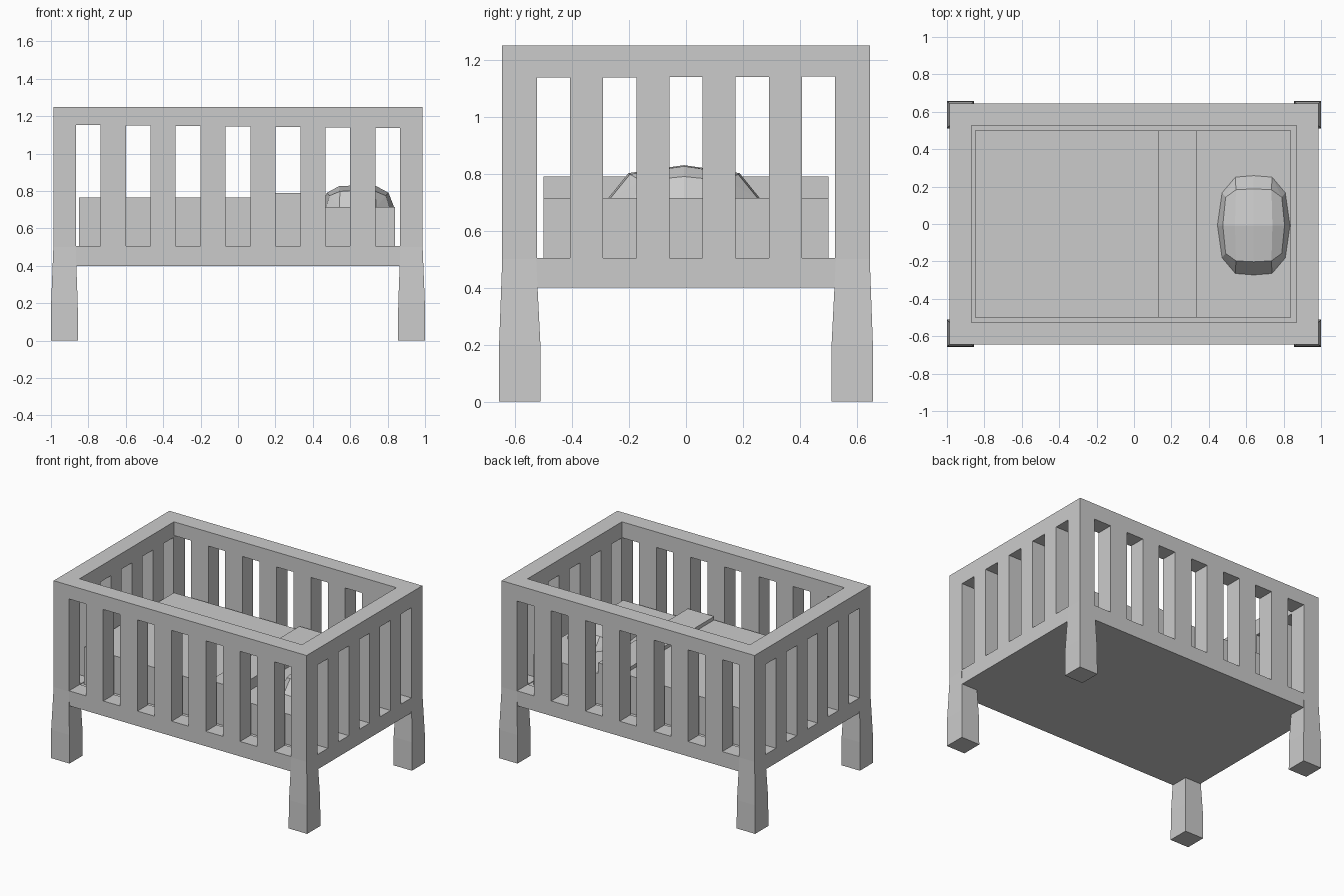
import bpy, bmesh
from mathutils import Matrix, Vector

if "Cube" in bpy.data.objects:
    bpy.data.objects.remove(bpy.data.objects["Cube"])


def finish(name, bm):
    bmesh.ops.recalc_face_normals(bm, faces=bm.faces)
    me = bpy.data.meshes.new(name)
    bm.to_mesh(me)
    bm.free()
    ob = bpy.data.objects.new(name, me)
    bpy.context.collection.objects.link(ob)
    return ob


def boxes(name, bounds):
    """One mesh made of boxes given as (low corner, high corner)."""
    bm = bmesh.new()
    for lo, hi in bounds:
        lo, hi = Vector(lo), Vector(hi)
        m = Matrix.Translation((lo + hi) / 2) @ Matrix.Diagonal((*(hi - lo), 1))
        bmesh.ops.create_cube(bm, size=1, matrix=m)
    return finish(name, bm)


def loft(name, rings):
    """Closed skin through rings with equal point counts."""
    bm = bmesh.new()
    vs = [[bm.verts.new(p) for p in r] for r in rings]
    n = len(vs[0])
    for a, b in zip(vs, vs[1:]):
        for i in range(n):
            j = (i + 1) % n
            bm.faces.new((a[i], a[j], b[j], b[i]))
    bm.faces.new(vs[0])
    bm.faces.new(vs[-1])
    return finish(name, bm)


def cut(target, cutter):
    mod = target.modifiers.new("cut", "BOOLEAN")
    mod.operation = "DIFFERENCE"
    mod.solver = "EXACT"
    mod.object = cutter
    cutter.hide_render = True
    bpy.context.view_layer.objects.active = target
    bpy.ops.object.modifier_apply(modifier=mod.name)
    bpy.data.objects.remove(cutter)


# Slatted crib frame: solid block, hollowed, then slotted both ways
frame = boxes("crib_frame", [((-.987, -.645, .4), (.987, .645, 1.25))])
cut(frame, boxes("cavity", [((-.868, -.526, .5), (.868, .526, 1.4))]))
cut(frame, boxes("long_side_slots", [
    ((-.801 + .267 * i - .066, -.8, .505), (-.801 + .267 * i + .066, .8, 1.153 - .0025 * i))
    for i in range(7)]))
cut(frame, boxes("end_slots", [
    ((-1.2, -.465 + .2325 * i - .058, .505), (1.2, -.465 + .2325 * i + .058, 1.137 + .001 * i))
    for i in range(5)]))

# Four flared legs: (z, inner x, outer x, inner y, outer y)
sections = [(0, .855, 1, .51, .657), (.2, .857, .999, .511, .656), (.5, .868, .987, .526, .645)]
for sx, side in ((-1, "left"), (1, "right")):
    for sy, end in ((-1, "front"), (1, "back")):
        loft(f"{end}_{side}_leg", [
            [(sx * x0, sy * y0, z), (sx * x1, sy * y0, z), (sx * x1, sy * y1, z), (sx * x0, sy * y1, z)]
            for z, x0, x1, y0, y1 in sections])

# Mattress with blanket and its folded-over edge, as one stepped profile
profile = [(-.85, .5), (.84, .5), (.84, .715), (.335, .715), (.335, .79),
           (.13, .79), (.13, .765), (-.85, .765)]
loft("mattress_and_blanket", [[(x, y, z) for x, z in profile] for y in (-.5, .5)])

# Faceted pillow: hull of a base outline, a shoulder ring and a ridge
bm = bmesh.new()
pts = []
for sx in (-1, 1):
    for sy in (-1, 1):
        for x, y, z in [(.195, 0, .712), (.17, .175, .712), (.098, .26, .712), (0, .268, .712),
                        (.165, 0, .79), (.15, .15, .775), (.095, .19, .798),
                        (0, .195, .802), (.1, 0, .826), (0, 0, .83)]:
            pts.append((.64 + sx * x, -.007 + sy * y, z))
for p in sorted(set(pts)):
    bm.verts.new(p)
bmesh.ops.convex_hull(bm, input=bm.verts[:])
bmesh.ops.delete(bm, geom=[v for v in bm.verts if not v.link_faces], context="VERTS")
bmesh.ops.dissolve_limit(bm, angle_limit=.02, verts=bm.verts[:], edges=bm.edges[:])
finish("pillow", bm)
